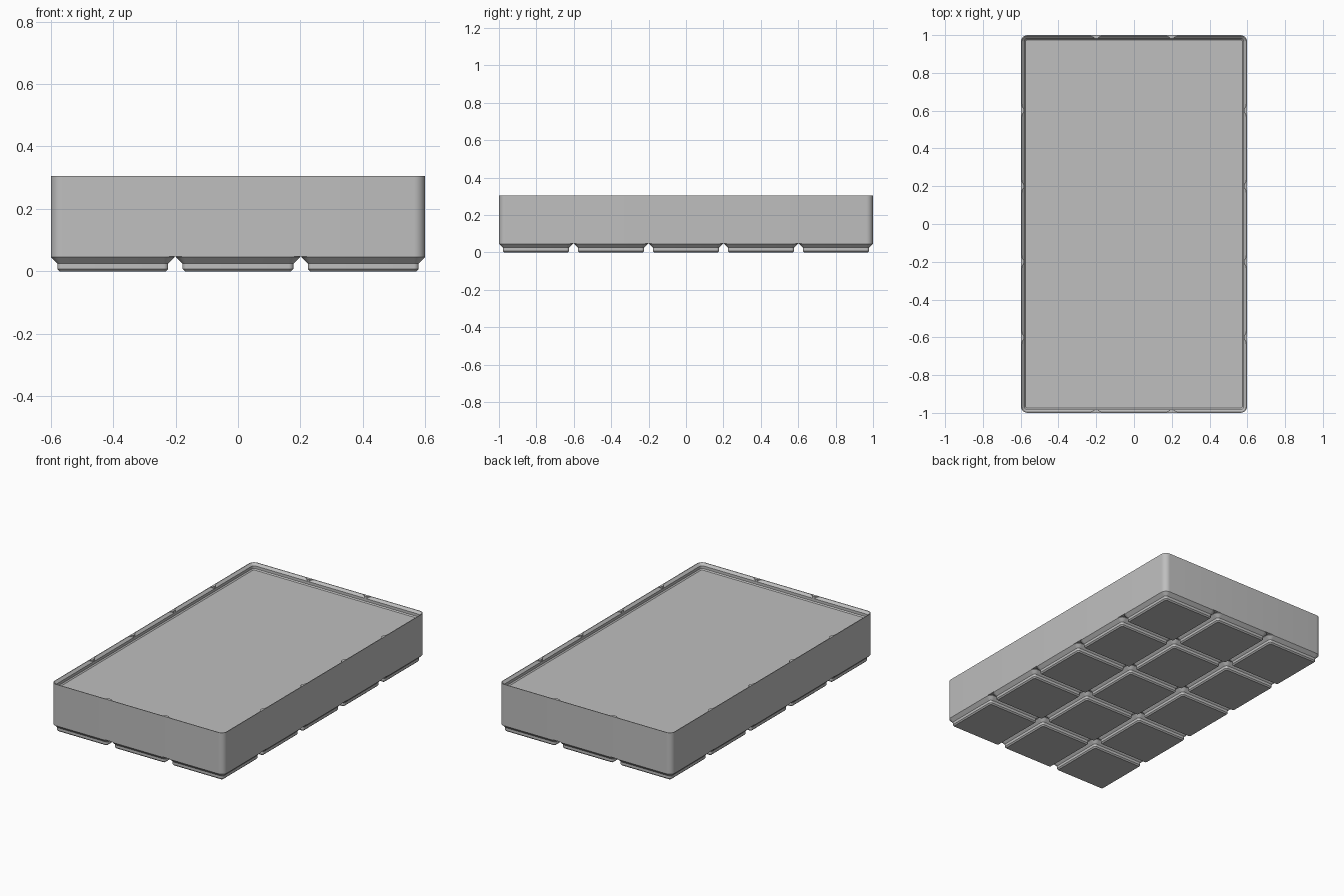
import bpy, bmesh, math
from math import radians

default = bpy.data.objects.get("Cube")
if default:
    bpy.data.objects.remove(default, do_unlink=True)

MM = 2 / 209.5            # one millimetre in model units
PITCH = 42 * MM           # grid cell size
NX, NY = 3, 5
HX, HY = (NX * 42 - 0.5) / 2, (NY * 42 - 0.5) / 2
TOP, FLOOR, BASE = 31.95, 28, 5

grey = bpy.data.materials.new("grey plastic")
grey.use_nodes = True
colour = (0.52, 0.52, 0.52, 1)
grey.diffuse_color = colour
grey.node_tree.nodes["Principled BSDF"].inputs["Base Color"].default_value = colour


def rounded_ring(bm, hx, hy, r, z, steps=8):
    """Rounded rectangle of vertices, sizes in millimetres."""
    verts = []
    for i, (sx, sy) in enumerate([(1, 1), (-1, 1), (-1, -1), (1, -1)]):
        for k in range(steps + 1):
            a = radians(90 * (i + k / steps))
            verts.append(bm.verts.new(((sx * (hx - r) + r * math.cos(a)) * MM,
                                       (sy * (hy - r) + r * math.sin(a)) * MM, z * MM)))
    return verts


def loft(bm, rings):
    for a, b in zip(rings, rings[1:]):
        for i in range(len(a)):
            j = (i + 1) % len(a)
            bm.faces.new((a[i], a[j], b[j], b[i]))


def finish(bm, name, location=(0, 0, 0), turn=0):
    mesh = bpy.data.meshes.new(name)
    bm.to_mesh(mesh)
    bm.free()
    mesh.materials.append(grey)
    obj = bpy.data.objects.new(name, mesh)
    bpy.context.collection.objects.link(obj)
    obj.location = location
    obj.rotation_euler.z = turn
    bpy.ops.object.select_all(action="DESELECT")
    obj.select_set(True)
    bpy.context.view_layer.objects.active = obj
    bpy.ops.object.shade_smooth_by_angle(angle=radians(30))
    return obj


# Block with stepped stacking lip: (inset, height), outside to inside
bm = bmesh.new()
profile = [(0, BASE), (0, TOP), (0.45, TOP), (1.9, FLOOR + 2.5),
           (1.9, FLOOR + 0.7), (2.6, FLOOR)]
rings = [rounded_ring(bm, HX - d, HY - d, 3.75 - d, z) for d, z in profile]
loft(bm, rings)
bm.faces.new(rings[-1])
bm.faces.new(list(reversed(rings[0])))
finish(bm, "block_body")


# Feet, one under each grid cell: (half width, corner radius, height)
def foot(name, location):
    bm = bmesh.new()
    steps = [(17.8, 0.8, 0), (18.6, 1.6, 0.8), (18.6, 1.6, 2.6),
             (20.75, 3.75, 4.75), (20.75, 3.75, BASE)]
    rings = [rounded_ring(bm, h, h, r, z) for h, r, z in steps]
    loft(bm, rings)
    bm.faces.new(list(reversed(rings[0])))
    finish(bm, name, location)


for i in range(NX):
    for j in range(NY):
        foot(f"foot_{i + 1}_{j + 1}",
             ((i - (NX - 1) / 2) * PITCH, (j - (NY - 1) / 2) * PITCH, 0))


# Small cusps on the lip where neighbouring cells meet, pointing inward (+y)
def cusp(name, location, turn):
    bm = bmesh.new()
    half = []
    for k in range(6):
        depth = 1.4 * k / 5
        half.append((3.75 - math.sqrt(3.75 ** 2 - (3.75 - depth) ** 2), depth))
    half = [(3.75 - math.sqrt(max(0, 3.75 ** 2 - (3.75 - d) ** 2)), d) for _, d in half]
    outline = [(-w, d) for w, d in half] + [(w, d) for w, d in reversed(half)]
    low, high = ([bm.verts.new((x * MM, (y + 0.45) * MM, z * MM)) for x, y in outline]
                 for z in (FLOOR + 2.5, TOP))
    loft(bm, [low, high])
    bm.faces.new(high)
    bm.faces.new(low)
    bmesh.ops.recalc_face_normals(bm, faces=bm.faces)
    finish(bm, name, location, turn)


for i in range(1, NX):
    x = (i - NX / 2) * PITCH
    cusp(f"front_lip_cusp_{i}", (x, -HY * MM, 0), 0)
    cusp(f"back_lip_cusp_{i}", (x, HY * MM, 0), math.pi)
for j in range(1, NY):
    y = (j - NY / 2) * PITCH
    cusp(f"left_lip_cusp_{j}", (HX * MM, y, 0), math.pi / 2)
    cusp(f"right_lip_cusp_{j}", (-HX * MM, y, 0), -math.pi / 2)
